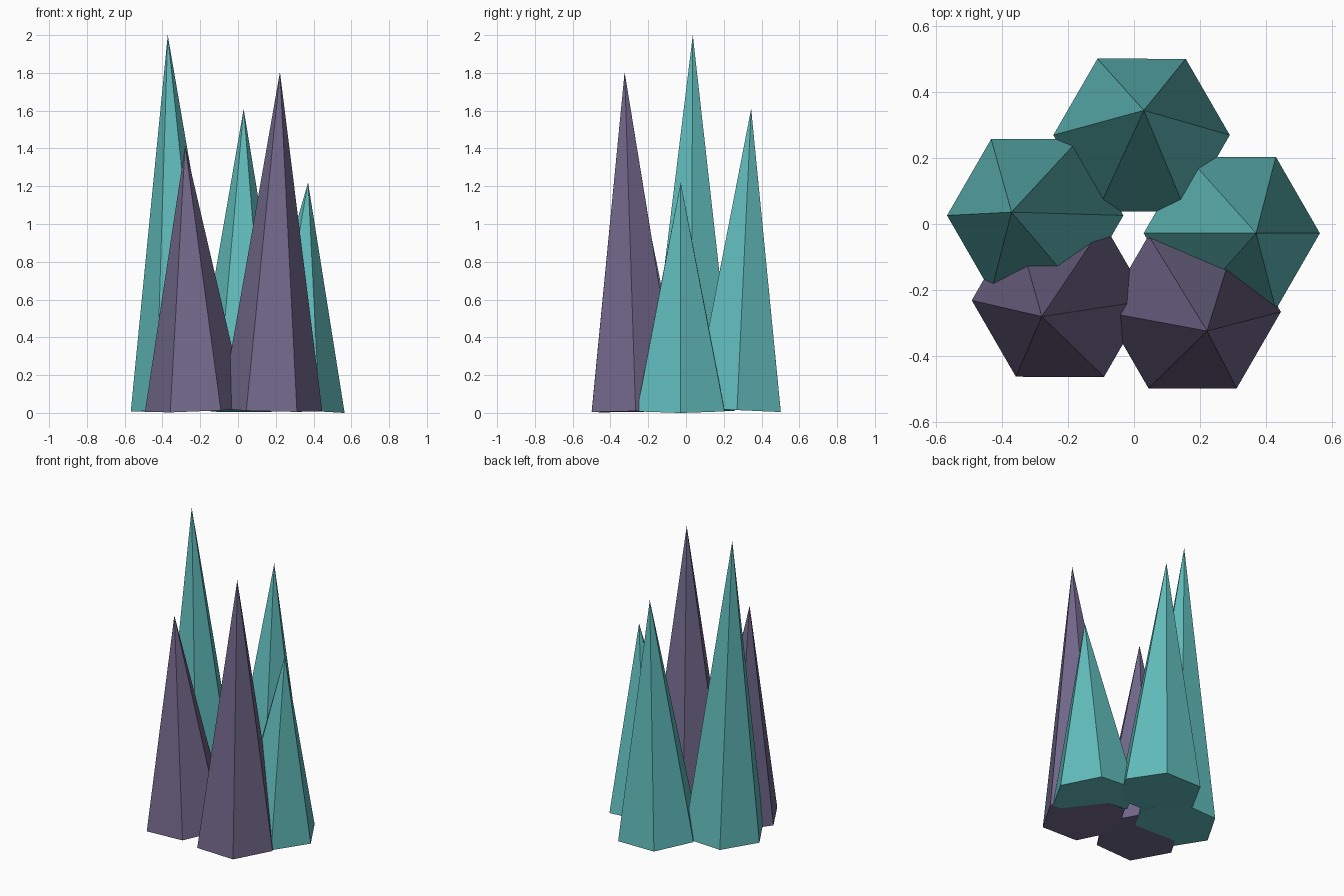
import bpy
import bmesh
import math
from mathutils import Matrix, Vector

if "Cube" in bpy.data.objects:
    bpy.data.objects.remove(bpy.data.objects["Cube"])


def material(name, rgb):
    m = bpy.data.materials.new(name)
    m.diffuse_color = (*rgb, 1.0)
    m.use_nodes = True
    m.node_tree.nodes["Principled BSDF"].inputs["Base Color"].default_value = m.diffuse_color
    return m


teal = material("teal crystal", (0.12, 0.50, 0.50))
purple = material("dusky purple crystal", (0.17, 0.14, 0.26))

RADIUS = 0.268
BASE_Z = 0.016


def crystal(name, base, tip, mat):
    """Six-sided spike whose base is square to its leaning axis."""
    base, tip = Vector((*base, BASE_Z)), Vector(tip)
    axis = tip - base
    bm = bmesh.new()
    bmesh.ops.create_cone(bm, cap_ends=True, segments=6, radius1=RADIUS, radius2=0,
                          depth=axis.length)
    bmesh.ops.remove_doubles(bm, verts=bm.verts, dist=1e-5)
    # put a corner on the +x axis, with the base at the origin
    corner = min(bm.verts, key=lambda v: v.co.z).co
    turn = -math.atan2(corner.y, corner.x)
    lean = Vector((0, 0, 1)).rotation_difference(axis).to_matrix().to_4x4()
    bm.transform(Matrix.Translation(base) @ lean @ Matrix.Rotation(turn, 4, 'Z')
                 @ Matrix.Translation((0, 0, axis.length / 2)))
    bmesh.ops.recalc_face_normals(bm, faces=bm.faces)
    mesh = bpy.data.meshes.new(name)
    bm.to_mesh(mesh)
    bm.free()
    mesh.materials.append(mat)
    bpy.context.collection.objects.link(bpy.data.objects.new(name, mesh))


# ring of spikes, each leaning outward
crystal("back_crystal", (0.023, 0.27), (0.03, 0.345, 1.61), teal)
crystal("left_crystal", (-0.30, 0.026), (-0.372, 0.036, 2.0), teal)
crystal("right_crystal", (0.297, -0.028), (0.371, -0.028, 1.22), teal)
crystal("front_left_crystal", (-0.225, -0.232), (-0.28, -0.281, 1.415), purple)
crystal("front_right_crystal", (0.178, -0.267), (0.222, -0.325, 1.805), purple)
